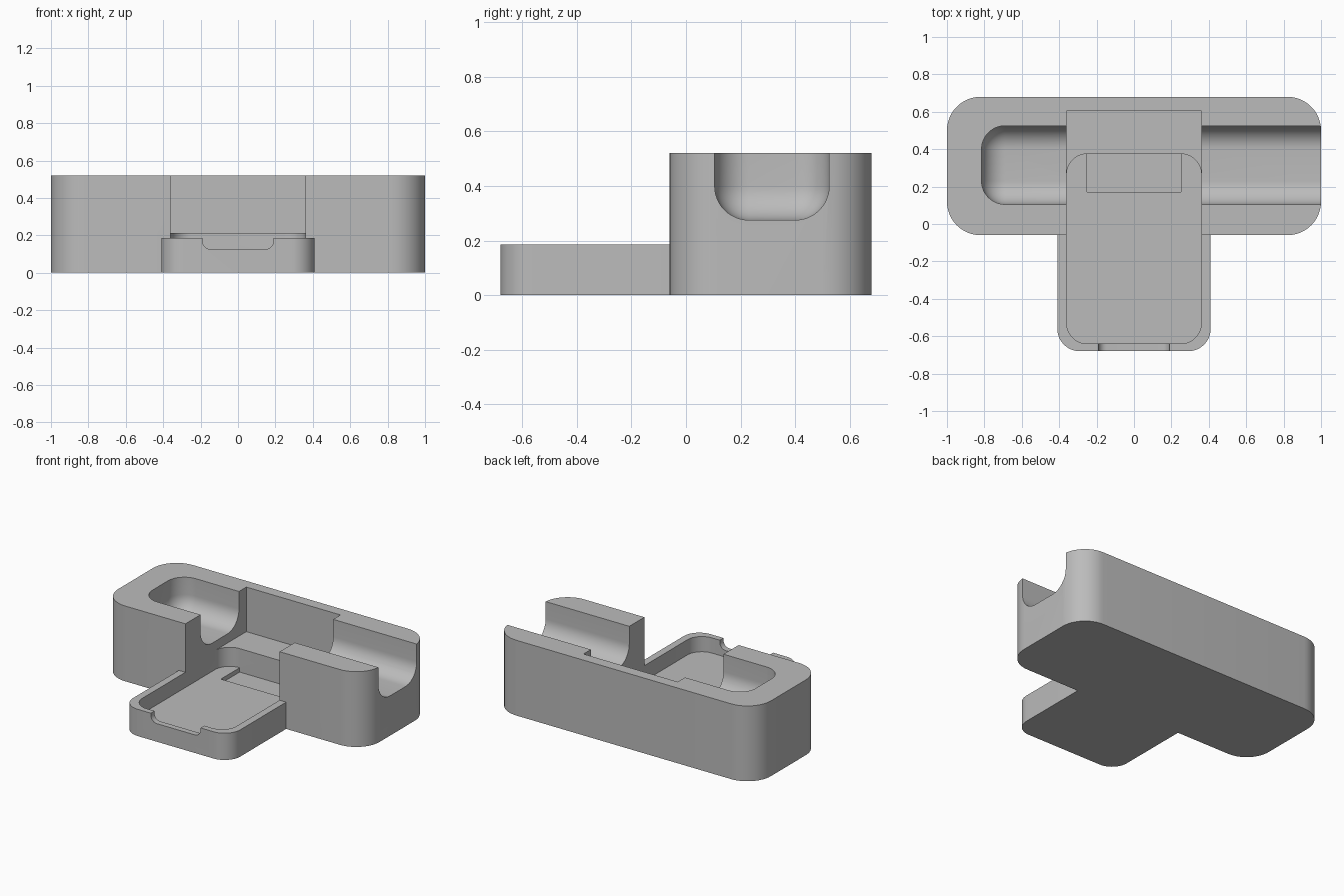
import bpy, bmesh, math

if "Cube" in bpy.data.objects:
    bpy.data.objects.remove(bpy.data.objects["Cube"])

grey = bpy.data.materials.new("plain grey")
grey.diffuse_color = (0.5, 0.5, 0.5, 1)
grey.use_nodes = True
grey.node_tree.nodes["Principled BSDF"].inputs["Base Color"].default_value = grey.diffuse_color


def link(name, bm):
    bmesh.ops.recalc_face_normals(bm, faces=bm.faces)
    mesh = bpy.data.meshes.new(name)
    bm.to_mesh(mesh)
    bm.free()
    obj = bpy.data.objects.new(name, mesh)
    mesh.materials.append(grey)
    bpy.context.collection.objects.link(obj)
    return obj


def box(name, x, y, z, radius=0, edges="", segments=12):
    """Box between the given ranges; rounds vertical, lengthwise, all or no edges."""
    bm = bmesh.new()
    bmesh.ops.create_cube(bm, size=1)
    for v in bm.verts:
        v.co = [(r[0] + r[1]) / 2 + c * (r[1] - r[0]) for c, r in zip(v.co, (x, y, z))]
    if radius:
        def keep(e):
            d = (e.verts[0].co - e.verts[1].co).normalized()
            low = max(v.co.z for v in e.verts) < z[0] + 1e-4
            front = max(v.co.y for v in e.verts) < y[0] + 1e-4
            return {"vertical": abs(d.z) > 0.9,
                    "front": abs(d.z) > 0.9 and front,
                    "low_y": abs(d.y) > 0.9 and low,
                    "all": True}[edges]
        bmesh.ops.bevel(bm, geom=[e for e in bm.edges if keep(e)], offset=radius,
                        segments=segments, profile=0.5, affect='EDGES')
    return link(name, bm)


def combine(target, tool, operation):
    mod = target.modifiers.new(tool.name, 'BOOLEAN')
    mod.operation, mod.object, mod.solver = operation, tool, 'EXACT'
    bpy.context.view_layer.objects.active = target
    bpy.ops.object.modifier_apply(modifier=mod.name)
    bpy.data.objects.remove(tool)


# Long block with the low tray projecting from its front
holder = box("holder", (-1, 1), (-0.06, 0.68), (0, 0.52), 0.18, "vertical")
combine(holder, box("tray", (-0.41, 0.41), (-0.68, 0.2), (0, 0.185), 0.12, "front"), 'UNION')

# Round-bottomed trough, open at the right end
combine(holder, box("trough", (-0.815, 1.5), (0.105, 0.525), (0.275, 1), 0.125, "all"), 'DIFFERENCE')
# Square bay across the block
combine(holder, box("bay", (-0.36, 0.36), (-0.4, 0.605), (0.212, 1)), 'DIFFERENCE')
# Rounded pocket running from the tray into the block
combine(holder, box("pocket", (-0.36, 0.36), (-0.64, 0.375), (0.08, 0.4), 0.11, "vertical"), 'DIFFERENCE')
# Shallow rectangular recess at the back of the pocket
combine(holder, box("recess", (-0.25, 0.25), (0.17, 0.375), (0.05, 0.15)), 'DIFFERENCE')
# Finger notch in the front lip of the tray
combine(holder, box("lip_notch", (-0.19, 0.19), (-0.8, -0.6), (0.125, 0.3), 0.045, "low_y", 6), 'DIFFERENCE')

bpy.ops.object.select_all(action='DESELECT')
holder.select_set(True)
bpy.context.view_layer.objects.active = holder
bpy.ops.object.shade_smooth_by_angle(angle=math.radians(30))
